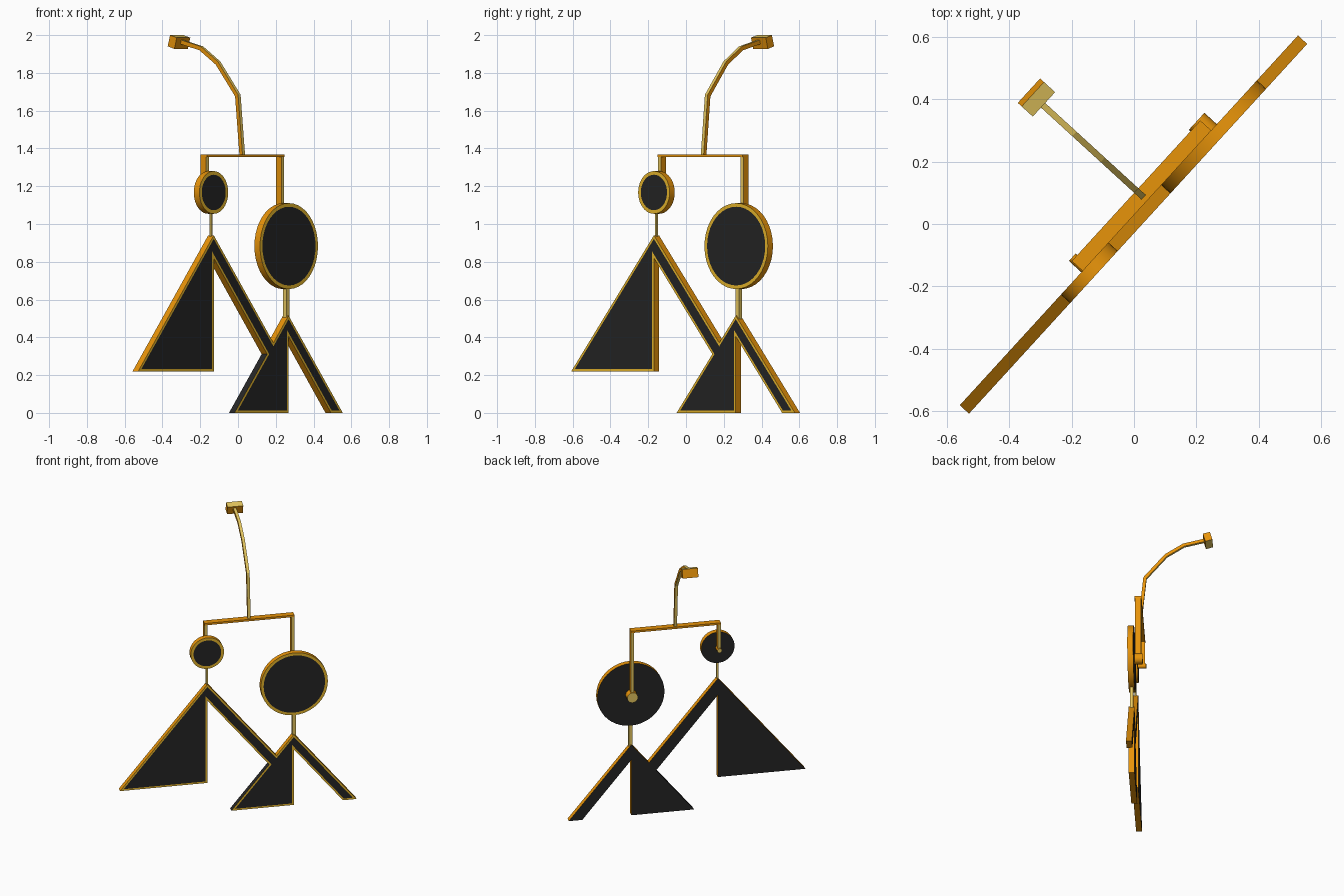
import bpy, bmesh, math
from mathutils import Matrix, Vector

if "Cube" in bpy.data.objects:
    bpy.data.objects.remove(bpy.data.objects["Cube"])

# Everything is built with the panel facing -y, then turned about z
TURN = Matrix.Rotation(math.radians(47.55), 4, 'Z')
T = 0.02  # half thickness of the flat panels


def material(name, rgb):
    m = bpy.data.materials.new(name)
    m.diffuse_color = (*rgb, 1)
    m.use_nodes = True
    m.node_tree.nodes["Principled BSDF"].inputs["Base Color"].default_value = m.diffuse_color
    return m


MATS = [material("orange_gold", (0.82, 0.30, 0.003)),
        material("pale_gold", (0.83, 0.60, 0.12)),
        material("rim_gold", (0.82, 0.48, 0.025)),
        material("charcoal", (0.0185, 0.0185, 0.0185))]
ORANGE, PALE, RIM, DARK = range(4)


def finish(name, bm, rule, smooth=False):
    """Colour the faces by rule(normal), and turn the part into place."""
    bmesh.ops.recalc_face_normals(bm, faces=bm.faces)
    for f in bm.faces:
        if f.material_index == 0:
            f.material_index = rule(f.normal)
    bm.transform(TURN)
    me = bpy.data.meshes.new(name)
    bm.to_mesh(me)
    bm.free()
    for m in MATS:
        me.materials.append(m)
    ob = bpy.data.objects.new(name, me)
    bpy.context.collection.objects.link(ob)
    if smooth:
        bpy.ops.object.select_all(action='DESELECT')
        ob.select_set(True)
        bpy.context.view_layer.objects.active = ob
        bpy.ops.object.shade_smooth_by_angle(angle=math.radians(35))
    return ob


def prism(outline, start, sweep):
    """Extrude a 2D outline; start maps 2D to 3D, sweep is the offset."""
    bm = bmesh.new()
    face = bm.faces.new([bm.verts.new(start(a, b)) for a, b in outline])
    ext = bmesh.ops.extrude_face_region(bm, geom=[face], use_keep_orig=True)
    new = [v for v in ext["geom"] if isinstance(v, bmesh.types.BMVert)]
    bmesh.ops.translate(bm, verts=new, vec=sweep)
    bmesh.ops.recalc_face_normals(bm, faces=bm.faces)
    return bm


def front_back(n):
    return PALE if abs(n.y) > 0.8 else ORANGE


def panel(name, outline, border, smooth=False, dark_side=None):
    """Dark panel with gold front border, orange sides and dark back."""
    bm = prism(outline, lambda a, b: (a, -T, b), (0, 2 * T, 0))
    for f in bm.faces:
        if dark_side and dark_side(f.normal, f.calc_center_median()):
            f.material_index = DARK
    front = [f for f in bm.faces if f.normal.y < -0.9]
    bmesh.ops.inset_region(bm, faces=front, thickness=border, use_even_offset=True)
    for f in front:
        f.material_index = DARK
    finish(name, bm, lambda n: DARK if n.y > 0.9 else RIM if n.y < -0.9 else ORANGE,
           smooth)


def circle(u, z, r, n=40):
    return [(u + r * math.cos(2 * math.pi * i / n),
             z + r * math.sin(2 * math.pi * i / n)) for i in range(n)]


def box(name, lo, hi, rule):
    x0, y0, z0 = lo
    x1, y1, z1 = hi
    bm = prism([(x0, z0), (x1, z0), (x1, z1), (x0, z1)],
               lambda a, b: (a, y0, b), (0, y1 - y0, 0))
    finish(name, bm, rule)


# Joined pair of triangular bodies; the lower one has a dark left slope
U1, U2 = -0.212, 0.375
panel("body_panels", [
    (-0.805, 0.22), (U1, 0.22), (U1, 0.82), (0.207, 0.311), (-0.049, 0),
    (U2, 0), (U2, 0.405), (0.708, 0), (0.80, 0), (U2, 0.515),
    (0.2564, 0.371), (U1, 0.94)], 0.012,
    dark_side=lambda n, c: n.x < -0.5 and abs(n.y) < 0.1 and 0 < c.x < 0.2 and c.z < 0.3)

# Heads, each with a neck, a hub behind and a hanging rod
Y0, Y1, TOP = 0.025, 0.065, 1.368
for side, u, z, r, hub, neck, neck_z in (
        ("small", U1, 1.167, 0.113, 0.016, 0.006, 0.925),
        ("large", U2 + 0.003, 0.883, 0.2275, 0.037, 0.0115, 0.49)):
    panel(side + "_head", circle(u, z, r), 0.019, True)
    finish(side + "_hub",
           prism(circle(u, z, hub, 12), lambda a, b: (a, T, b), (0, 0.054, 0)),
           front_back, True)
    box(side + "_neck", (u - neck, -neck, neck_z), (u + neck, neck, z - r + 0.005),
        lambda n: PALE)
    box(side + "_rod", (u - 0.01, Y0, z), (u + 0.01, Y1, TOP - 0.014), front_back)

# Cross beam
box("cross_beam", (U1 - 0.01, 0.0195, TOP - 0.014), (U2 + 0.013, 0.067, TOP),
    lambda n: ORANGE)

# Bent arm rising backwards from the beam
path = [Vector(p) for p in
        ((0.046, 1.362), (0.078, 1.68), (0.22, 1.852), (0.34, 1.93), (0.485, 1.965))]
left, right = [], []
for i, p in enumerate(path):
    a = (p - path[i - 1]).normalized() if i else (path[1] - p).normalized()
    b = (path[i + 1] - p).normalized() if i < len(path) - 1 else a
    t = (a + b).normalized()
    off = Vector((-t.y, t.x)) * 0.011 / t.dot(a)
    left.append(p + off)
    right.append(p - off)
UA = 0.084
arm = prism(left + right[::-1], lambda a, b: (UA - 0.01, a, b), (0.02, 0, 0))
finish("arm", arm, lambda n: PALE if abs(n.x) < 0.5 else ORANGE)

# Tilted block on the end of the arm
bm = bmesh.new()
bmesh.ops.create_cube(bm, size=1, matrix=Matrix.Translation((UA + 0.004, 0.504, 1.9635))
                      @ Matrix.Rotation(math.radians(16), 4, 'X')
                      @ Matrix.Diagonal((0.106, 0.05, 0.0617, 1)))
finish("end_block", bm, lambda n: PALE if abs(n.z) > 0.8 else ORANGE)
